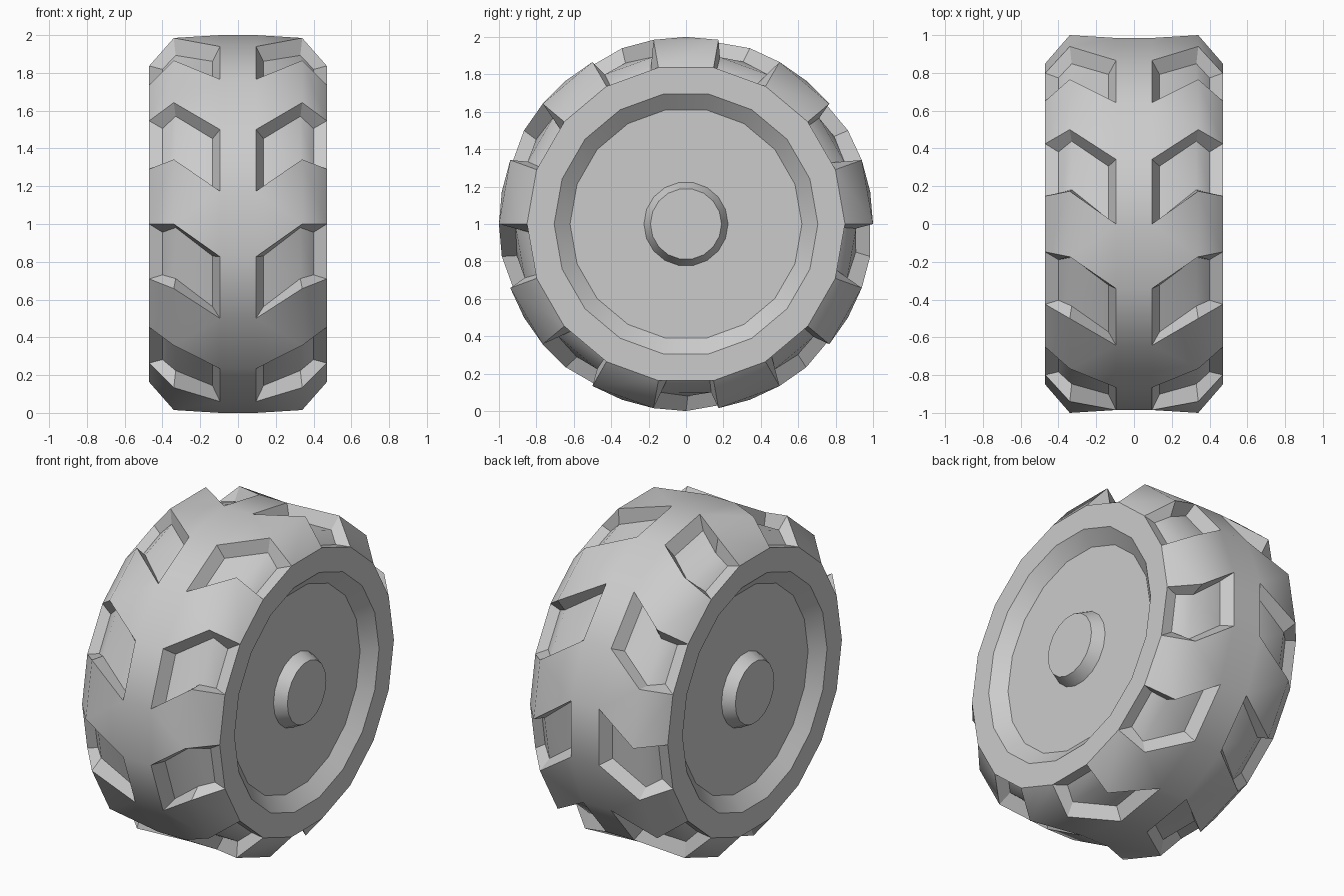
import bpy, bmesh
from math import sin, cos, radians

if "Cube" in bpy.data.objects:
    bpy.data.objects.remove(bpy.data.objects["Cube"])

N, STEP = 18, 20


def point(bm, x, r, deg):
    a = radians(deg)
    return bm.verts.new((x, r * cos(a), 1 + r * sin(a)))


def ring(bm, x, r, offset=0):
    return [point(bm, x, r, offset + STEP * k) for k in range(N)]


def strip(bm, a, b, ks=range(N)):
    for k in ks:
        n = (k + 1) % N
        bm.faces.new((a[k], a[n], b[n], b[k]))


def sharpen(a, b):
    for e in a.link_edges:
        if e.other_vert(a) == b:
            e.smooth = False


def sharpen_path(path, closed=True):
    for i in range(len(path) if closed else len(path) - 1):
        sharpen(path[i], path[(i + 1) % len(path)])


def finish(bm, name):
    bmesh.ops.recalc_face_normals(bm, faces=bm.faces)
    for f in bm.faces:
        f.smooth = True
    mesh = bpy.data.meshes.new(name)
    bm.to_mesh(mesh)
    bm.free()
    bpy.context.collection.objects.link(bpy.data.objects.new(name, mesh))


# Tyre: crown, chevron pockets and side walls
bm = bmesh.new()
crowns, inners = [], []
for s in (-1, 1):
    crown = ring(bm, s * 0.095, 1.0, 10)
    shoulder = ring(bm, s * 0.34, 1.0)
    edge = ring(bm, s * 0.47, 0.85)
    inner = ring(bm, s * 0.47, 0.705)
    strip(bm, crown, shoulder, range(0, N, 2))
    strip(bm, shoulder, edge, range(0, N, 2))
    strip(bm, edge, inner)
    # sunken pocket between each pair of lugs
    for k in range(1, N, 2):
        n, a = (k + 1) % N, STEP * k
        rim = [crown[k], shoulder[k], edge[k], edge[n], shoulder[n], crown[n]]
        floor = [point(bm, s * x, r, a + d) for x, r, d in (
            (0.135, 0.92, 10.6), (0.33, 0.91, 1.2), (0.40, 0.84, 3.0),
            (0.40, 0.84, 18.7), (0.33, 0.91, 18.5), (0.135, 0.92, 28.4))]
        for i in range(6):
            j = (i + 1) % 6
            bm.faces.new((rim[i], rim[j], floor[j], floor[i]))
            sharpen(rim[i], floor[i])
        bm.faces.new((floor[0], floor[1], floor[4], floor[5]))
        bm.faces.new((floor[1], floor[2], floor[3], floor[4]))
        sharpen_path(rim)
        sharpen_path(floor)
    sharpen_path(edge)
    crowns.append(crown)
    inners.append(inner)
strip(bm, *crowns)
finish(bm, "tyre")

# Wheel disc with sloped rim and a raised hub on both sides
bm = bmesh.new()
for s in (-1, 1):
    loops = [ring(bm, s * x, r) for x, r in (
        (0.47, 0.705), (0.40, 0.62), (0.40, 0.225), (0.47, 0.19))]
    for a, b in zip(loops, loops[1:]):
        strip(bm, a, b)
    cap = bm.faces.new(loops[-1])
    for loop in loops:
        sharpen_path(loop)
    # consistent outward facing on each separate side
    for f in bm.faces:
        f.normal_update()
finish(bm, "wheel_disc")
disc = bpy.data.objects["wheel_disc"].data
bm = bmesh.new()
bm.from_mesh(disc)
bm.normal_update()
flip = [f for f in bm.faces if f.normal.x * f.calc_center_median().x < 0]
bmesh.ops.reverse_faces(bm, faces=flip)
bm.to_mesh(disc)
bm.free()
